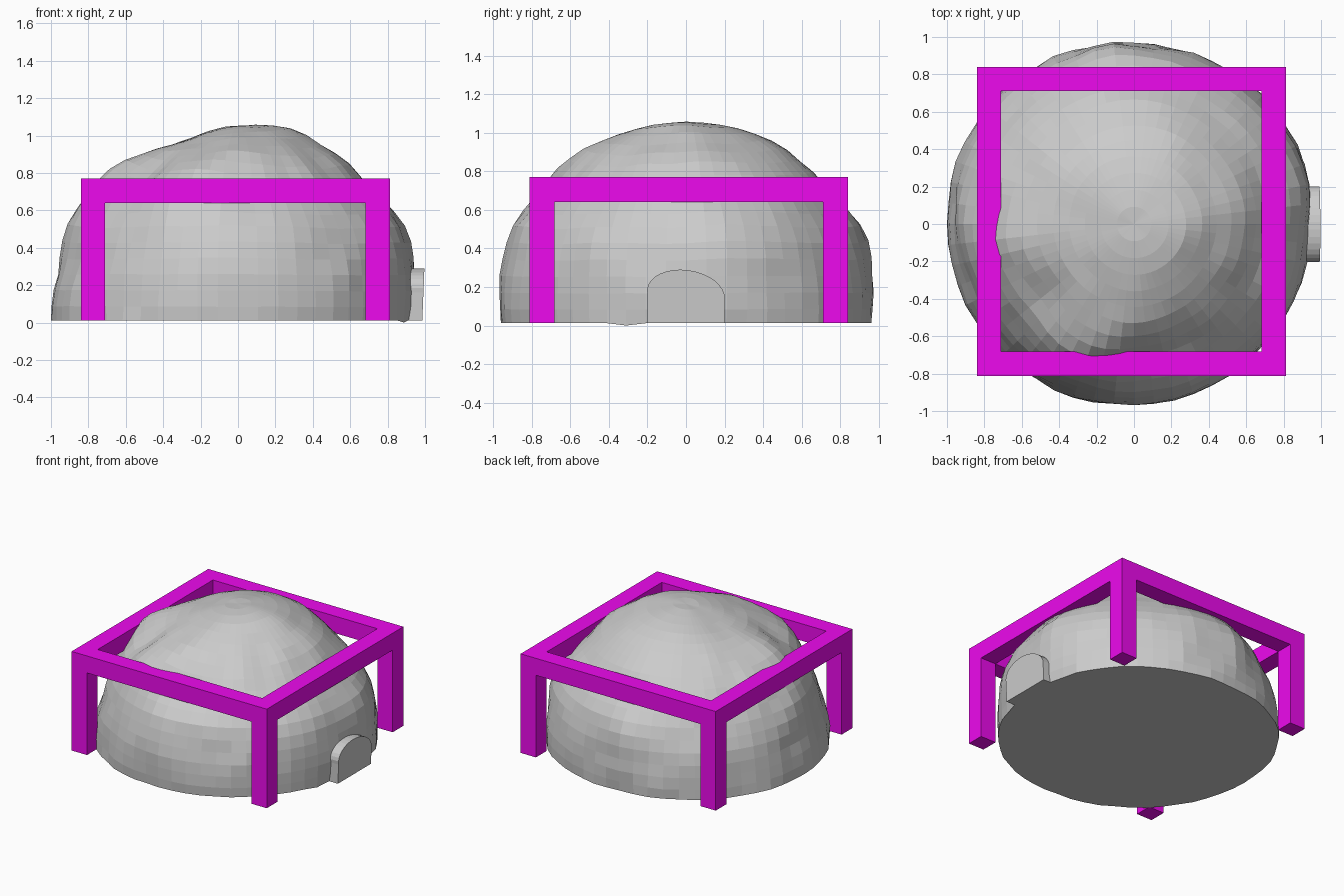
import bpy, bmesh
from math import sin, cos, pi, radians, exp
from mathutils import Vector, noise

if "Cube" in bpy.data.objects:
    bpy.data.objects.remove(bpy.data.objects["Cube"])


def make_object(name, bm, material=None):
    bmesh.ops.recalc_face_normals(bm, faces=bm.faces)
    mesh = bpy.data.meshes.new(name)
    bm.to_mesh(mesh)
    bm.free()
    obj = bpy.data.objects.new(name, mesh)
    bpy.context.collection.objects.link(obj)
    if material:
        mesh.materials.append(material)
    return obj


def catmull(a, b, c, d, t):
    return b + 0.5 * t * (c - a + t * (2*a - 5*b + 4*c - d + t * (3*(b - c) + d - a)))


# Dome radius: one row per 45 degrees from +x, one column per 15 degrees of elevation
RADII = [
    (0.94, 0.97, 1.02, 1.01, 1.04, 1.06, 1.04),
    (0.97, 0.99, 1.01, 1.01, 1.04, 1.05, 1.04),
    (0.96, 0.98, 1.02, 1.02, 1.05, 1.05, 1.04),
    (1.00, 1.01, 1.02, 1.02, 1.03, 1.04, 1.04),
    (1.00, 1.00, 1.04, 1.04, 1.02, 1.02, 1.04),
    (0.99, 1.00, 1.01, 1.02, 1.01, 1.03, 1.04),
    (0.96, 0.99, 1.03, 1.01, 1.05, 1.05, 1.04),
    (0.945, 0.98, 1.01, 0.99, 1.02, 1.05, 1.04),
]
# Bumps: azimuth, elevation, height, width (degrees)
BUMPS = [(187, 47, 0.04, 12), (244, 45, 0.07, 12), (222, 52, -0.03, 9),
         (15, 80, 0.015, 20), (20, 26, 0.035, 14), (98, 23, 0.04, 12),
         (335, 25, 0.02, 10), (262, 20, 0.01, 14), (200, 20, -0.02, 10)]


def radius(az, el):
    s, e = az / 45, min(el / 15, 5.999)
    i, j = int(s), int(e)

    def column(k):
        return catmull(*[RADII[(i + m) % 8][k] for m in (-1, 0, 1, 2)], s - i)
    r = column(j) * (1 - e + j) + column(j + 1) * (e - j)
    for a, b, h, w in BUMPS:
        da = ((az - a + 180) % 360 - 180) * cos(radians(el))
        r += h * exp(-(da * da + (el - b) ** 2) / (w * w))
    d = Vector((cos(radians(az)) * cos(radians(el)),
                sin(radians(az)) * cos(radians(el)), sin(radians(el))))
    r += 0.018 * noise.noise(d * 5) * min(1, (90 - el) / 20)
    return d * r


# Rocky dome with flat base
SEG, RINGS = 56, 18
bm = bmesh.new()
rings = []
for j in range(RINGS):
    ring = []
    for i in range(SEG):
        az = 360 * i / SEG
        p = radius(az, 90 * j / RINGS)
        p.z = max(p.z, 0.012)
        if j == 0 and abs(az - 340) < 4:
            p.z = 0.0
        ring.append(bm.verts.new(p))
    rings.append(ring)
summit = bm.verts.new((0, 0, 1.05))
for lower, upper in zip(rings, rings[1:]):
    for i in range(SEG):
        k = (i + 1) % SEG
        bm.faces.new((lower[i], lower[k], upper[k], upper[i]))
for i in range(SEG):
    bm.faces.new((rings[-1][i], rings[-1][(i + 1) % SEG], summit))
bm.faces.new(rings[0][::-1])
make_object("rock_dome", bm)

# Arched door slab on the right side
bm = bmesh.new()
outline = [(-0.2, 0.012)]
outline += [(0.2 * cos(a) - 0.03 * sin(a), 0.16 + 0.13 * sin(a))
            for a in (pi - pi * n / 16 for n in range(17))]
outline += [(0.2, 0.012)]
face = bm.faces.new([bm.verts.new((0.86, y, z)) for y, z in outline])
extruded = bmesh.ops.extrude_face_region(bm, geom=[face])
for v in extruded["geom"]:
    if isinstance(v, bmesh.types.BMVert):
        v.co.x = 0.985 + 0.04 * min(v.co.z, 0.29)
make_object("arched_door", bm)

# Magenta frame material
magenta = bpy.data.materials.new("magenta")
magenta.diffuse_color = (0.85, 0.003, 0.85, 1)
magenta.use_nodes = True
magenta.node_tree.nodes["Principled BSDF"].inputs["Base Color"].default_value = magenta.diffuse_color


def ring_verts(bm, x0, x1, y0, y1, z):
    return [bm.verts.new((x, y, z)) for x, y in ((x0, y0), (x1, y0), (x1, y1), (x0, y1))]


# Square top rail
X0, X1, Y0, Y1, T = -0.84, 0.812, -0.812, 0.84, 0.13
bm = bmesh.new()
loops = [ring_verts(bm, X0 + t, X1 - t, Y0 + t, Y1 - t, z)
         for t, z in ((0, 0.64), (0, 0.77), (T, 0.77), (T, 0.64))]
for a, b in zip(loops, loops[1:] + loops[:1]):
    for i in range(4):
        k = (i + 1) % 4
        bm.faces.new((a[i], a[k], b[k], b[i]))
make_object("top_frame", bm, magenta)

# Four corner posts
for side, x in (("left", X0), ("right", X1 - T)):
    for end, y in (("front", Y0), ("back", Y1 - T)):
        bm = bmesh.new()
        low = ring_verts(bm, x, x + T, y, y + T, 0.012)
        high = ring_verts(bm, x, x + T, y, y + T, 0.64)
        bm.faces.new(low[::-1])
        for i in range(4):
            k = (i + 1) % 4
            bm.faces.new((low[i], low[k], high[k], high[i]))
        make_object(f"{end}_{side}_post", bm, magenta)
